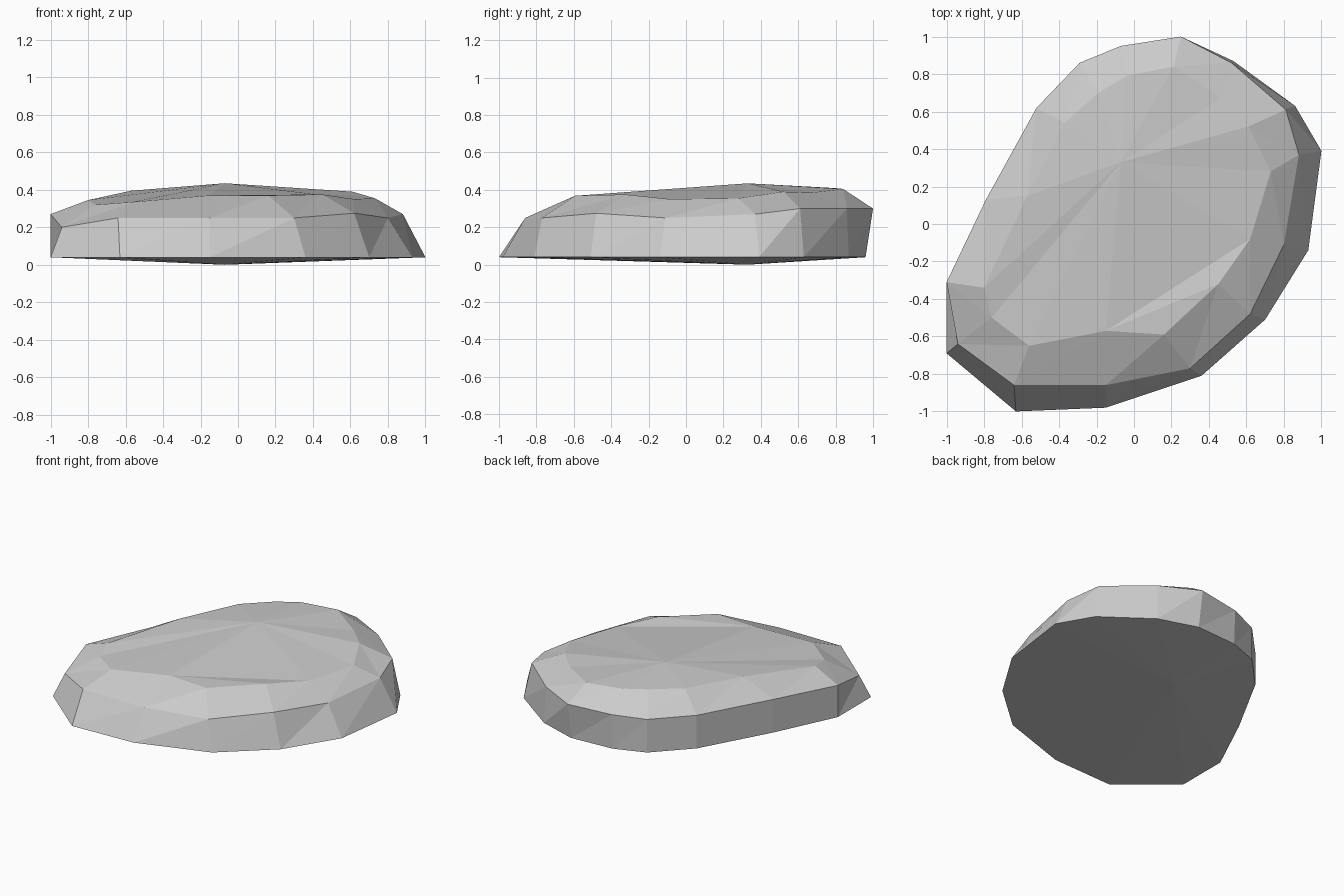
import bpy
import bmesh

default_cube = bpy.data.objects.get("Cube")
if default_cube:
    bpy.data.objects.remove(default_cube, do_unlink=True)

# One flat stone colour
stone = bpy.data.materials.new("stone_grey")
stone.use_nodes = True
colour = (0.6, 0.6, 0.6, 1)
stone.diffuse_color = colour
shader = next(n for n in stone.node_tree.nodes if n.type == 'BSDF_PRINCIPLED')
shader.inputs["Base Color"].default_value = colour
shader.inputs["Roughness"].default_value = 0.9

# Cross-sections, counter-clockwise from the +x side
foot_height = 0.04
foot = [(1, .39), (.86, .63), (.53, .87), (.25, .96), (-.07, .94),
        (-.29, .86), (-.52, .62), (-.79, .13), (-1, -.31), (-1, -.69),
        (-.63, -1), (-.15, -.98), (.36, -.81), (.7, -.51), (.93, -.14)]
waist = [(.88, .37, .27), (.81, .61, .3), (.52, .86, .3), (.25, 1, .3),
         (-.07, .95, .29), (-.29, .86, .28), (-.52, .62, .28),
         (-.79, .13, .28), (-1, -.31, .27), (-.94, -.64, .2),
         (-.64, -.86, .25), (-.15, -.86, .25), (.3, -.77, .25),
         (.62, -.48, .275), (.8, -.11, .25)]
shoulder = [(.73, .28, .355), (.61, .52, .39), (.46, .67, .385),
            (.21, .84, .405), (-.04, .79, .41), (-.19, .7, .41),
            (-.37, .54, .405), (-.57, .15, .395), (-.8, -.34, .345),
            (-.76, -.5, .32), (-.56, -.65, .335), (-.15, -.57, .37),
            (.16, -.59, .37), (.45, -.32, .375), (.62, -.08, .35)]
peak_xy = (-.07, .33)

bm = bmesh.new()


def add_ring(points):
    return [bm.verts.new(p) for p in points]


def bridge(lower, upper):
    """Join two rings with a band of triangles."""
    count = len(lower)
    for i in range(count):
        j = (i + 1) % count
        bm.faces.new((lower[i], lower[j], upper[j]))
        bm.faces.new((lower[i], upper[j], upper[i]))


def fan(ring, centre):
    """Close a ring with triangles that meet at a centre point."""
    for a, b in zip(ring, ring[1:] + ring[:1]):
        bm.faces.new((a, b, centre))


foot_ring = add_ring([(x, y, foot_height) for x, y in foot])
waist_ring = add_ring(waist)
shoulder_ring = add_ring(shoulder)

# Side wall and sloping shoulder
bridge(foot_ring, waist_ring)
bridge(waist_ring, shoulder_ring)

# Shallow crown, with a folded ledge at its front corner
ledge_start, ledge_mid, ledge_bend, ledge_end = shoulder_ring[-4:]
bm.faces.new((ledge_start, ledge_mid, ledge_bend))
bm.faces.new((ledge_start, ledge_bend, ledge_end))
crown_ring = [v for v in shoulder_ring if v not in (ledge_mid, ledge_bend)]
fan(crown_ring, bm.verts.new((*peak_xy, .435)))

# Slightly pointed underside
fan(foot_ring[::-1], bm.verts.new((*peak_xy, 0)))

bmesh.ops.recalc_face_normals(bm, faces=bm.faces[:])
mesh = bpy.data.meshes.new("flat_rock")
bm.to_mesh(mesh)
bm.free()
mesh.materials.append(stone)
rock = bpy.data.objects.new("flat_rock", mesh)
bpy.context.scene.collection.objects.link(rock)
